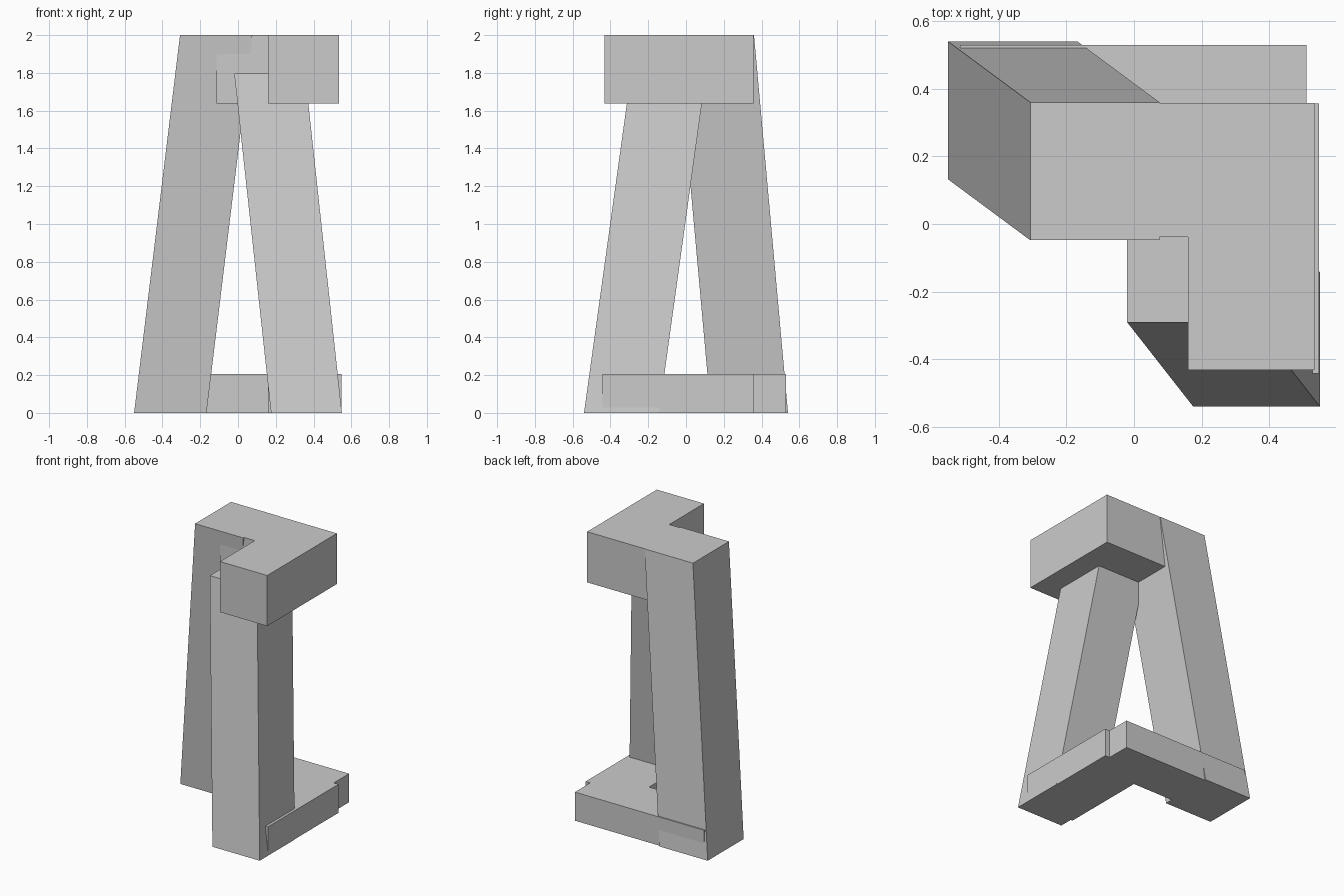
import bpy
import bmesh

if "Cube" in bpy.data.objects:
    bpy.data.objects.remove(bpy.data.objects["Cube"])


def prism(name, outline, z0, z1, shift=(0, 0)):
    """Extrude an outline from z0 to z1, leaning sideways by shift."""
    bm = bmesh.new()
    face = bm.faces.new([bm.verts.new((x, y, z0)) for x, y in outline])
    ext = bmesh.ops.extrude_face_region(bm, geom=[face], use_keep_orig=True)
    top = [v for v in ext["geom"] if isinstance(v, bmesh.types.BMVert)]
    bmesh.ops.translate(bm, verts=top, vec=(shift[0], shift[1], z1 - z0))
    bmesh.ops.recalc_face_normals(bm, faces=bm.faces)
    mesh = bpy.data.meshes.new(name)
    bm.to_mesh(mesh)
    bm.free()
    obj = bpy.data.objects.new(name, mesh)
    bpy.context.collection.objects.link(obj)
    return obj


def rect(x0, x1, y0, y1):
    return [(x0, y0), (x1, y0), (x1, y1), (x0, y1)]


# Leaning legs
prism("back_left_leg", rect(-0.55, -0.167, 0.132, 0.54), 0, 2.0, (0.243, -0.18))
prism("front_right_leg", rect(0.175, 0.55, -0.54, -0.143), 0, 1.797, (-0.195, 0.249))

# L-shaped cap joining the leg tops
prism("top_cap", [(-0.115, -0.039), (0.16, -0.039), (0.16, -0.432),
                  (0.534, -0.432), (0.534, 0.358), (-0.115, 0.358)], 1.637, 2.0)

# L-shaped foot with a notched outer corner
prism("base_foot", [(-0.515, 0.19), (0.16, 0.19), (0.16, -0.443), (0.547, -0.443),
                    (0.547, 0.357), (0.51, 0.357), (0.51, 0.53), (-0.515, 0.53)], 0, 0.205)
